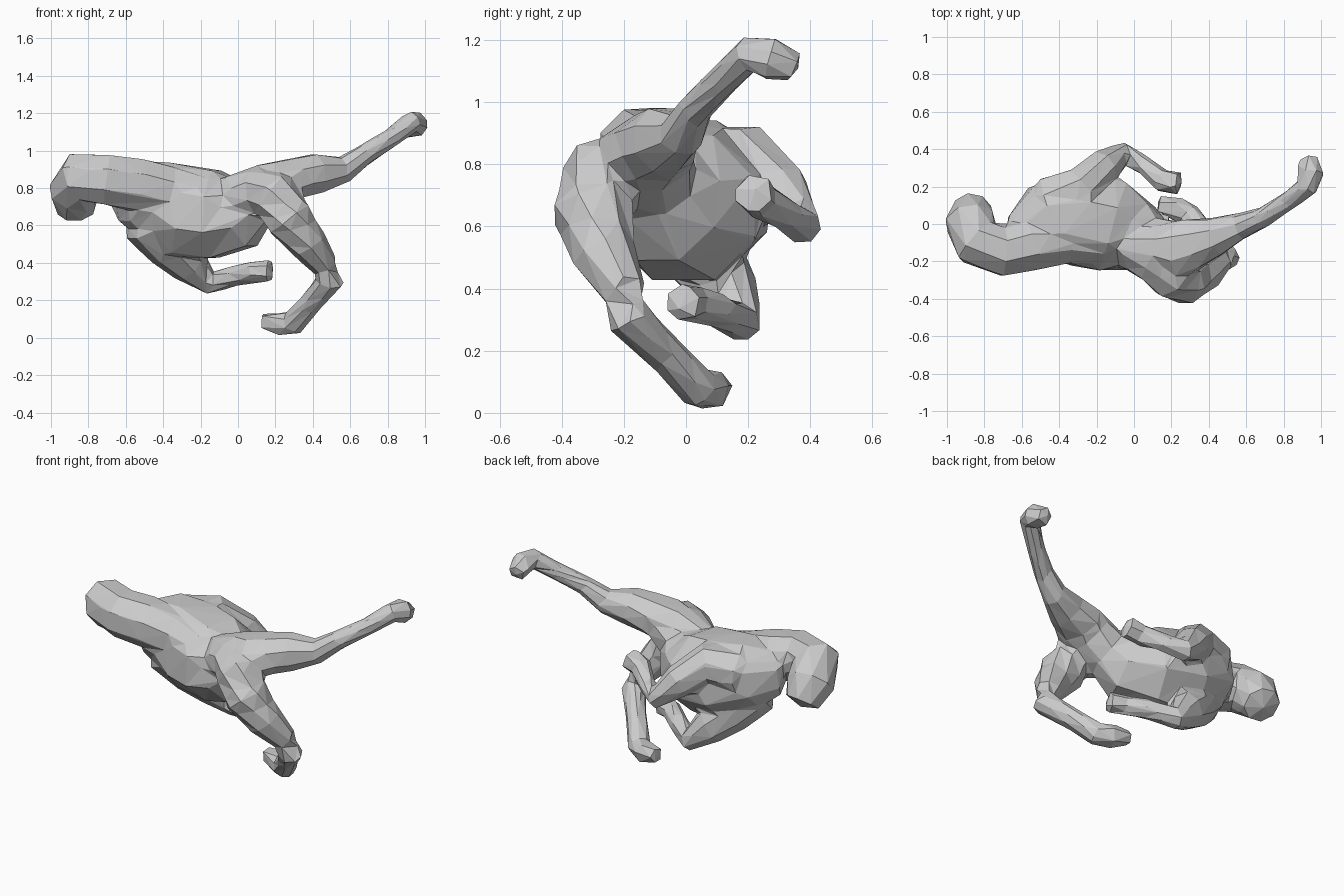
import bpy, bmesh, math
from mathutils import Vector

SIDES = 8
bm = bmesh.new()


def limb(path, grow=1.08):
    """Closed faceted tube through (x, y, z, half width[, half height])."""
    pts = [Vector(p[:3]) for p in path]
    rings = []
    for i, p in enumerate(path):
        t = (pts[min(i + 1, len(pts) - 1)] - pts[max(i - 1, 0)]).normalized()
        side = t.cross(Vector((0, 0, 1))).normalized()
        up = side.cross(t)
        ring = []
        for k in range(SIDES):
            a = math.tau * (k + 0.5) / SIDES
            ring.append(bm.verts.new(pts[i] + side * math.cos(a) * p[3] * grow
                                     + up * math.sin(a) * p[-1] * grow))
        rings.append(ring)
    for r0, r1 in zip(rings, rings[1:]):
        for k in range(SIDES):
            j = (k + 1) % SIDES
            bm.faces.new((r0[k], r0[j], r1[j], r1[k]))
    # blunt pointed caps
    for ring, end, nxt, p in ((rings[0], pts[0], pts[1], path[0]),
                              (rings[-1], pts[-1], pts[-2], path[-1])):
        tip = bm.verts.new(end + (end - nxt).normalized() * p[3] * 0.3)
        for k in range(SIDES):
            bm.faces.new((ring[k], ring[(k + 1) % SIDES], tip))


# deep chest, belly and rump
limb([(-.60, -.07, .76, .13, .14), (-.49, .01, .75, .20, .20),
      (-.30, .02, .68, .245, .245), (-.12, -.01, .66, .25, .235),
      (.02, -.07, .67, .185, .19), (.10, -.11, .74, .14, .13),
      (.24, -.14, .83, .15, .12), (.34, -.12, .855, .12, .10)])
# neck and head, turned towards the back and down
limb([(-.15, -.11, .74, .11), (-.35, -.08, .78, .13), (-.55, -.11, .82, .14),
      (-.70, -.145, .845, .135), (-.84, -.10, .86, .13),
      (-.875, .01, .78, .13), (-.865, .08, .68, .10)])
# stretched hind leg
limb([(-.05, -.12, .76, .10), (.14, -.13, .81, .12),
      (.30, -.11, .85, .14, .11), (.43, -.07, .88, .105),
      (.57, -.01, .90, .07), (.68, .03, .98, .055), (.82, .12, 1.07, .05),
      (.93, .20, 1.155, .055), (.945, .27, 1.14, .07), (.935, .35, 1.11, .05)])
# bent hind leg
limb([(-.02, -.14, .74, .10), (.10, -.19, .78, .12), (.20, -.27, .76, .13),
      (.27, -.30, .64, .128), (.37, -.265, .51, .10), (.46, -.20, .39, .07),
      (.50, -.19, .31, .07), (.39, -.065, .19, .06), (.30, .04, .08, .065),
      (.23, .08, .075, .065), (.13, .105, .09, .045)])
# lower foreleg, folded back under the belly
limb([(-.50, -.01, .63, .13), (-.38, .06, .50, .12), (-.26, .13, .39, .10),
      (-.15, .18, .29, .06), (-.02, .10, .33, .055),
      (.09, .015, .355, .055), (.175, -.01, .355, .06)])
# far foreleg, folded back beside the body
limb([(-.46, .12, .78, .13), (-.28, .19, .81, .115), (-.16, .31, .71, .09),
      (-.05, .375, .60, .06), (.06, .31, .64, .05),
      (.15, .23, .69, .06), (.24, .22, .71, .065)])

bmesh.ops.recalc_face_normals(bm, faces=bm.faces)
mesh = bpy.data.meshes.new("running_animal")
bm.to_mesh(mesh)
bm.free()
body = bpy.data.objects.new("running_animal", mesh)
bpy.context.collection.objects.link(body)

# fuse the parts into one skin, soften the joins, then facet it
fuse = body.modifiers.new("fuse", 'REMESH')
fuse.mode = 'VOXEL'
fuse.voxel_size = 0.018
soften = body.modifiers.new("soften", 'SMOOTH')
soften.factor = 0.5
soften.iterations = 6
facet = body.modifiers.new("facet", 'DECIMATE')
facet.ratio = 0.026
